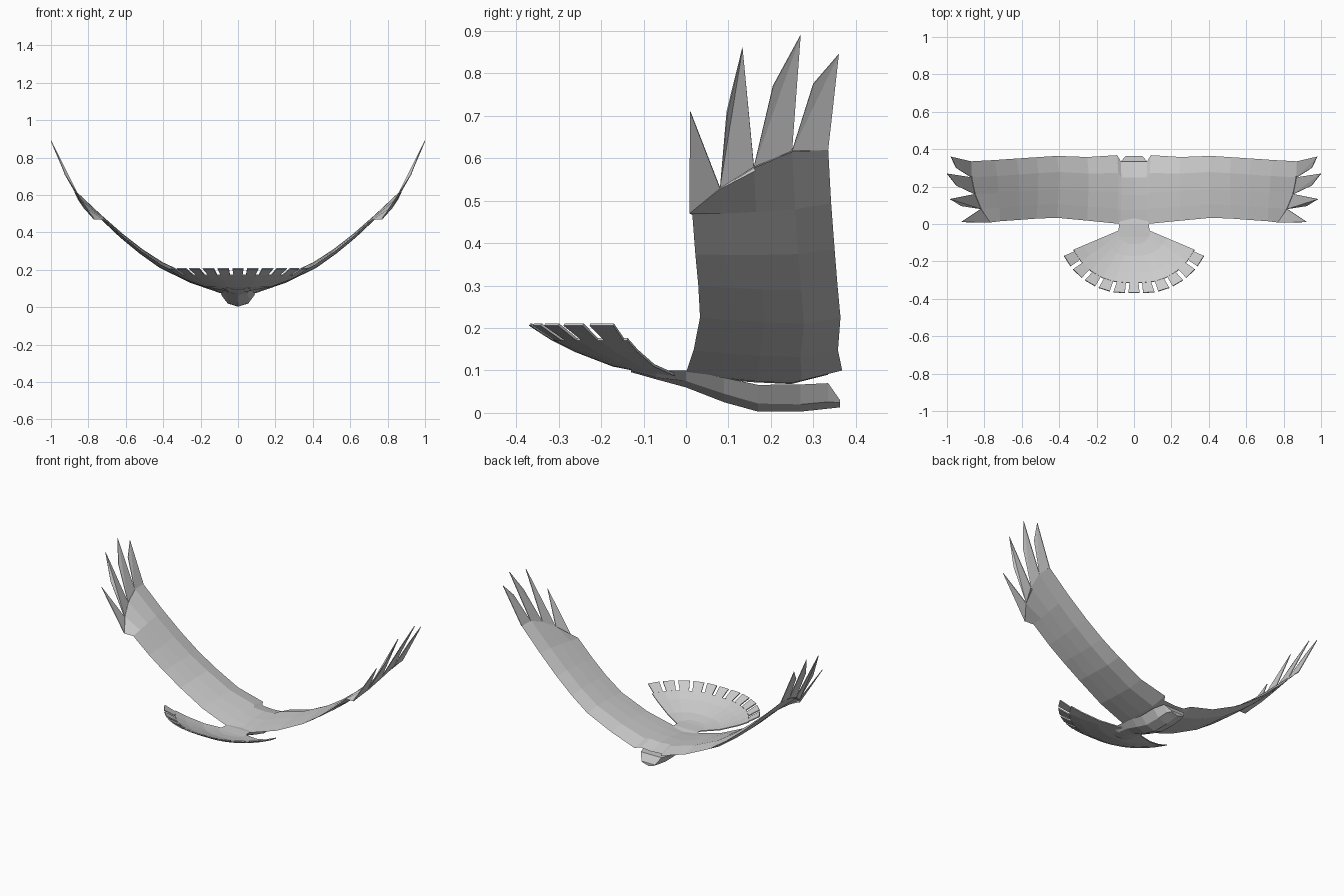
import bpy, math

if "Cube" in bpy.data.objects:
    bpy.data.objects.remove(bpy.data.objects["Cube"])


def interp(v, pts):
    """Piecewise linear lookup."""
    for (a, p), (b, q) in zip(pts, pts[1:]):
        if v <= b:
            return p + (q - p) * (v - a) / (b - a)
    return pts[-1][1]


def make(name, verts, faces, mirror=False, thick=0):
    me = bpy.data.meshes.new(name)
    me.from_pydata(verts, [], faces)
    ob = bpy.data.objects.new(name, me)
    bpy.context.collection.objects.link(ob)
    if thick:
        m = ob.modifiers.new("thickness", 'SOLIDIFY')
        m.thickness = thick
        m.offset = 0
    if mirror:
        m = ob.modifiers.new("mirror", 'MIRROR')
        m.merge_threshold = 0.0005
    return ob


def loft(rings, cap_start=False, cap_end=False):
    n = len(rings[0])
    verts = [p for r in rings for p in r]
    faces = [(i * n + j, i * n + (j + 1) % n, (i + 1) * n + (j + 1) % n, (i + 1) * n + j)
             for i in range(len(rings) - 1) for j in range(n)]
    if cap_start:
        faces.append(tuple(reversed(range(n))))
    if cap_end:
        faces.append(tuple(range(len(verts) - n, len(verts))))
    return verts, faces


# Outward sweep of the wing tips: x for a given height
SWEEP = [(0.40, 0.665), (0.47, 0.77), (0.53, 0.82), (0.58, 0.853), (0.62, 0.872),
         (0.71, 0.925), (0.78, 0.953), (0.86, 0.985), (0.89, 1.0)]

# Wing: x, z, trailing y, leading y, rise above, drop below
stations = [(0.0, 0.09, 0.0, 0.335, 0.022, 0.022), (0.07, 0.095, 0.0, 0.335, 0.022, 0.025),
            (0.09, 0.1, 0.002, 0.368, 0.022, 0.025), (0.25, 0.148, 0.018, 0.358, 0.02, 0.018),
            (0.41, 0.225, 0.033, 0.364, 0.017, 0.017), (0.52, 0.3, 0.029, 0.357, 0.014, 0.014),
            (0.62, 0.38, 0.022, 0.35, 0.012, 0.012), (0.73, 0.48, 0.015, 0.342, 0.009, 0.009)]
chord = [0, 0.22, 0.46, 0.74, 1]
bulge = [0, 0.45, 0.8, 1, 0]
rings = []
for i, (x, z, yt, yl, up, dn) in enumerate(stations):
    a = stations[max(i - 1, 0)]
    b = stations[min(i + 1, len(stations) - 1)]
    ang = math.atan2(b[1] - a[1], b[0] - a[0]) if i else 0
    shear = max(0, i - 5) * 0.02        # the tip is cut back along the trailing edge

    def pt(k, side):
        d = side * bulge[k] * (up if side > 0 else dn)
        s = (chord[k] - 0.5) * shear
        return (x - math.sin(ang) * d + math.cos(ang) * s, yt + (yl - yt) * chord[k],
                z + math.cos(ang) * d + math.sin(ang) * s)
    rings.append([pt(k, 1) for k in range(5)] + [pt(k, -1) for k in (3, 2, 1)])
base = [(0.008, 0.47), (0.08, 0.53), (0.16, 0.58), (0.25, 0.618), (0.335, 0.62)]


def end(k, d):
    y, z = base[k]
    return (interp(z, SWEEP) - d, y, z + d * 0.7)


rings.append([end(k, 0.004 * (0 < k < 4)) for k in range(5)] + [end(k, -0.004) for k in (3, 2, 1)])
make("wings", *loft(rings, cap_end=True), mirror=True)

# Wing tip feathers: pointed blades given as (y, z) outlines
blades = [[base[0], (0.01, 0.71), base[1]],
          [base[1], (0.097, 0.71), (0.133, 0.86), base[2]],
          [base[2], (0.205, 0.77), (0.27, 0.89), base[3]],
          [base[3], (0.3, 0.775), (0.36, 0.845), base[4]]]
verts, faces = [], []
for blade in blades:
    s = len(verts)
    verts += [(interp(z, SWEEP), y, z) for y, z in blade]
    faces += [(s, s + i, s + i + 1) for i in range(1, len(blade) - 1)]
make("wing_tip_feathers", verts, faces, mirror=True, thick=0.004)

# Body and head: y, keel z, side z, top z, side half width, top half width
body = [(-0.13, 0.096, 0.1, 0.104, 0.05, 0.09), (-0.07, 0.079, 0.083, 0.1, 0.05, 0.085),
        (0.0, 0.06, 0.075, 0.1, 0.05, 0.08), (0.09, 0.025, 0.045, 0.083, 0.055, 0.085),
        (0.17, 0.003, 0.022, 0.066, 0.055, 0.09), (0.27, 0.003, 0.02, 0.067, 0.055, 0.09),
        (0.335, 0.01, 0.026, 0.07, 0.052, 0.07), (0.363, 0.013, 0.024, 0.03, 0.04, 0.045)]
rings = [[(0, y, k), (w, y, s), (t, y, h), (-t, y, h), (-w, y, s)] for y, k, s, h, w, t in body]
make("body", *loft(rings, True, True))

# Tail fan: cupped polar sheet ending in blunt feathers
COUNT = 11
A0, A1 = math.radians(-157), math.radians(-23)
CUP = [(0.0, 0.085), (0.08, 0.09), (0.17, 0.112), (0.26, 0.147), (0.31, 0.172), (0.365, 0.208)]


def fan(r, a):
    k = r * (1 + 0.14 * abs(math.cos(a)))
    return (k * math.cos(a), k * math.sin(a), interp(r, CUP))


radii = [0.05, 0.17, 0.26, 0.312]
pitch = (A1 - A0) / COUNT
verts = [fan(r, A0 + pitch * i) for r in radii for i in range(COUNT + 1)]
n = COUNT + 1
faces = [(j * n + i, j * n + i + 1, (j + 1) * n + i + 1, (j + 1) * n + i)
         for j in range(3) for i in range(COUNT)]
for i in range(COUNT):
    s = len(verts)
    a = A0 + pitch * i
    verts += [fan(0.365, a + pitch * f) for f in (0.12, 0.88)]
    verts += [fan(0.312, a + pitch * f) for f in (0.14, 0.86)]
    faces.append((s + 2, s + 3, s + 1, s))
make("tail_fan", verts, faces, thick=0.006)
